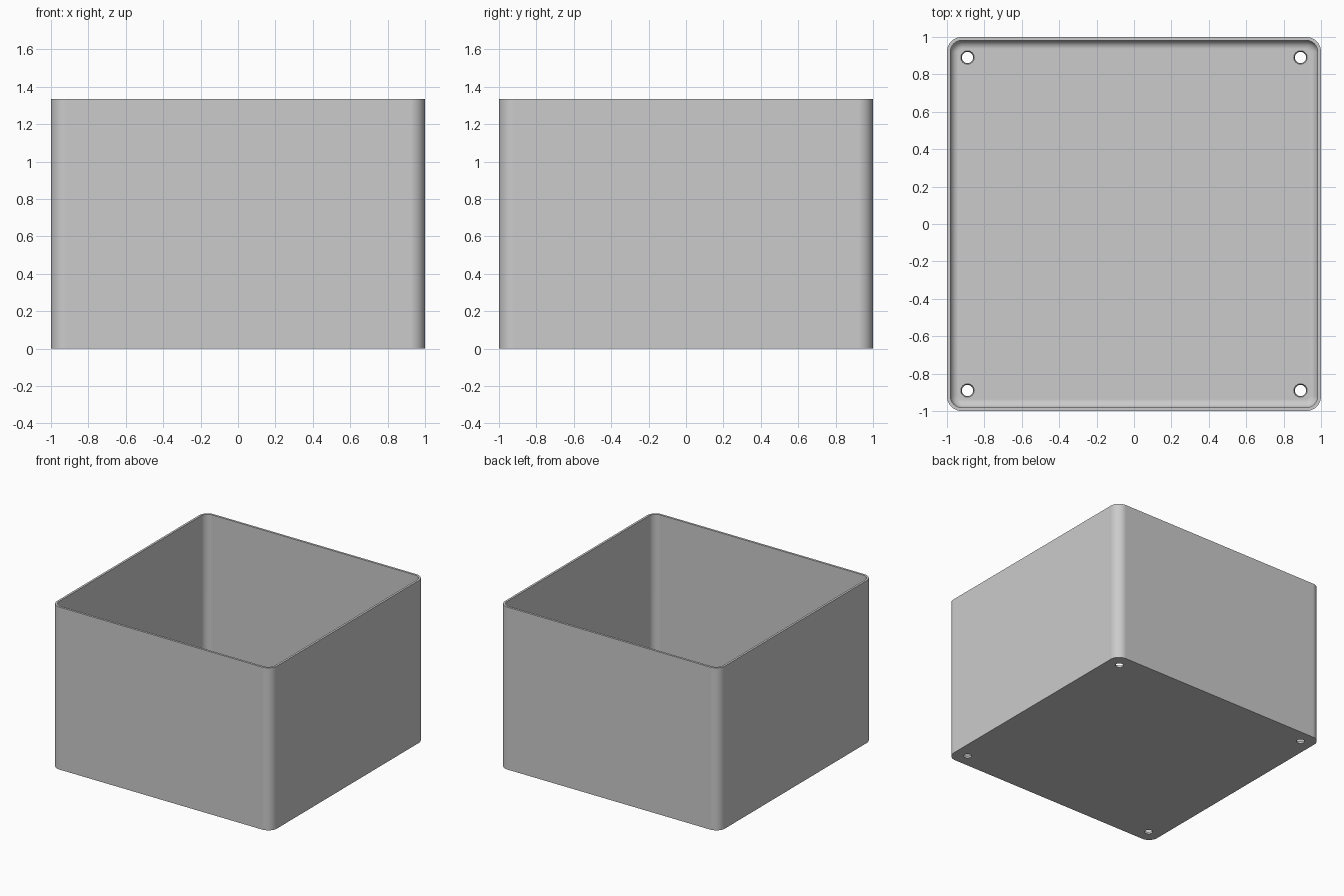
import bpy, bmesh, math

if "Cube" in bpy.data.objects:
    bpy.data.objects.remove(bpy.data.objects["Cube"])

HEIGHT = 1.335
WALL = 0.018      # wall thickness
FLOOR = 0.02      # floor thickness
CORNER = 0.08     # outer vertical corner radius
FILLET = 0.045    # inner radius between wall and floor
HOLE = 0.89       # hole offset from the centre

grey = bpy.data.materials.new("grey plastic")
grey.diffuse_color = (0.6, 0.6, 0.6, 1)
grey.use_nodes = True
grey.node_tree.nodes["Principled BSDF"].inputs["Base Color"].default_value = grey.diffuse_color


def rounded_ring(bm, inset, z, steps=10):
    """Ring of vertices around a rounded square, inset from the outer wall."""
    r, c = CORNER - inset, 1 - CORNER
    ring = []
    for k, (sx, sy) in enumerate([(1, 1), (-1, 1), (-1, -1), (1, -1)]):
        for i in range(steps + 1):
            a = math.pi / 2 * (k + i / steps)
            ring.append(bm.verts.new((sx * c + r * math.cos(a), sy * c + r * math.sin(a), z)))
    return ring


# Box shell: outer wall, rim, inner wall, fillet, floor
profile = [(0, 0), (0, HEIGHT), (WALL, HEIGHT)]
for i in range(9):
    a = math.pi / 2 * i / 8
    profile.append((WALL + FILLET * (1 - math.cos(a)), FLOOR + FILLET * (1 - math.sin(a))))
bm = bmesh.new()
rings = [rounded_ring(bm, inset, z) for inset, z in profile]
for lower, upper in zip(rings, rings[1:]):
    n = len(lower)
    for i in range(n):
        j = (i + 1) % n
        bm.faces.new((lower[i], lower[j], upper[j], upper[i]))
bm.faces.new(rings[0][::-1])
bm.faces.new(rings[-1])
bmesh.ops.recalc_face_normals(bm, faces=bm.faces)
mesh = bpy.data.meshes.new("box")
bm.to_mesh(mesh)
bm.free()
mesh.materials.append(grey)
box = bpy.data.objects.new("box", mesh)
bpy.context.collection.objects.link(box)

# Four slightly tapered screw holes through the floor
bm = bmesh.new()
for sx in (-1, 1):
    for sy in (-1, 1):
        geo = bmesh.ops.create_cone(bm, cap_ends=True, segments=32, radius1=0.027,
                                    radius2=0.039, depth=2 * FLOOR)
        bmesh.ops.translate(bm, verts=geo["verts"], vec=(sx * HOLE, sy * HOLE, FLOOR / 2))
mesh = bpy.data.meshes.new("hole_cutter")
bm.to_mesh(mesh)
bm.free()
mesh.materials.append(grey)
cutter = bpy.data.objects.new("hole_cutter", mesh)
bpy.context.collection.objects.link(cutter)

bpy.context.view_layer.objects.active = box
box.select_set(True)
cut = box.modifiers.new("holes", 'BOOLEAN')
cut.operation = 'DIFFERENCE'
cut.solver = 'EXACT'
cut.object = cutter
bpy.ops.object.modifier_apply(modifier=cut.name)
bpy.data.objects.remove(cutter)

# Smooth corners, flat walls
bpy.ops.object.shade_smooth_by_angle(angle=math.radians(30))
normals = box.modifiers.new("flat_walls", 'WEIGHTED_NORMAL')
normals.keep_sharp = True
